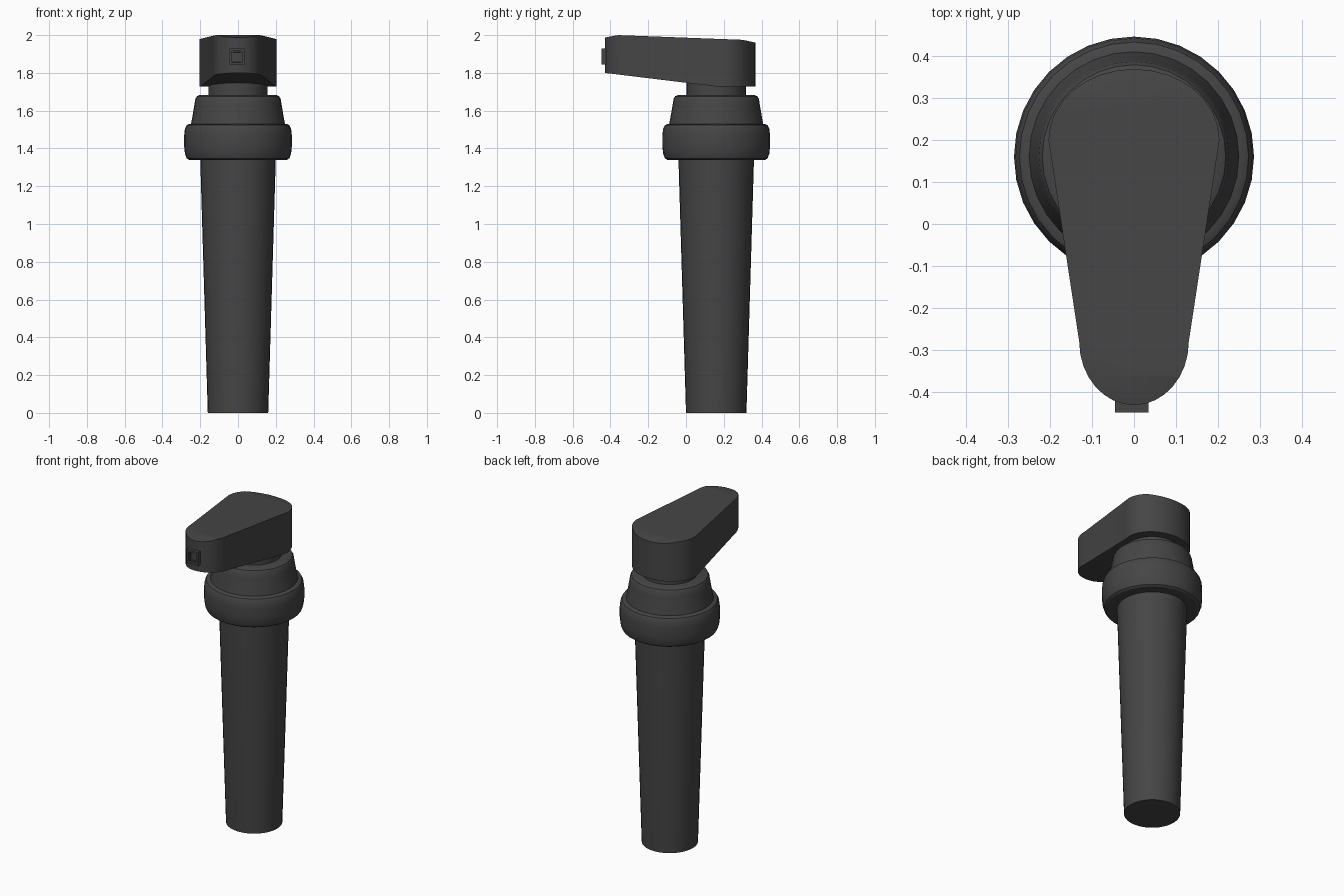
import bpy, bmesh
from math import sin, cos, pi, radians

if "Cube" in bpy.data.objects:
    bpy.data.objects.remove(bpy.data.objects["Cube"])

AXIS_Y = 0.16

mat = bpy.data.materials.new("dark_plastic")
mat.diffuse_color = (0.06, 0.06, 0.06, 1)
mat.use_nodes = True
mat.node_tree.nodes["Principled BSDF"].inputs["Base Color"].default_value = mat.diffuse_color


def finish(bm, name, angle=30):
    bmesh.ops.recalc_face_normals(bm, faces=bm.faces)
    me = bpy.data.meshes.new(name)
    bm.to_mesh(me)
    bm.free()
    ob = bpy.data.objects.new(name, me)
    bpy.context.collection.objects.link(ob)
    me.materials.append(mat)
    bpy.ops.object.select_all(action='DESELECT')
    ob.select_set(True)
    bpy.context.view_layer.objects.active = ob
    bpy.ops.object.shade_smooth_by_angle(angle=radians(angle))
    return ob


def lathe(name, profile, n=32):
    """Revolve (radius, z) points about the pump axis and cap both ends."""
    bm = bmesh.new()
    rings = [[bm.verts.new((r * cos(2 * pi * i / n), AXIS_Y + r * sin(2 * pi * i / n), z))
              for i in range(n)] for r, z in profile]
    for a, b in zip(rings, rings[1:]):
        for i in range(n):
            j = (i + 1) % n
            bm.faces.new((a[i], a[j], b[j], b[i]))
    bm.faces.new(rings[0][::-1])
    bm.faces.new(rings[-1])
    return finish(bm, name)


# tapered tube, screw collar, dome and neck
lathe("tube", [(0.16, 0), (0.2, 1.345)])
lathe("collar", [(0.19, 1.34), (0.26, 1.34), (0.272, 1.348), (0.281, 1.372), (0.285, 1.41),
                 (0.285, 1.47), (0.281, 1.505), (0.272, 1.523), (0.258, 1.53), (0.19, 1.53)])
lathe("dome", [(0.25, 1.525), (0.243, 1.56), (0.231, 1.63), (0.226, 1.662),
               (0.218, 1.676), (0.205, 1.682), (0.1, 1.682)])
lathe("neck", [(0.157, 1.67), (0.157, 1.76)])

# head: teardrop outline with a sloped underside and a gently falling top
N = 16
outline = [(0.203 * cos(pi * i / N), 0.2 + 0.168 * sin(pi * i / N)) for i in range(N + 1)]
outline += [(-0.13 * cos(pi * i / N), -0.28 - 0.15 * sin(pi * i / N)) for i in range(N + 1)]


def top_z(y):
    if y < -0.36:
        return 2.0 - 0.013 * (-0.36 - y) / 0.07
    if y < 0.3:
        return 2.0 - 0.025 * (y + 0.36) / 0.66
    return 1.975 - 0.015 * (y - 0.3) / 0.068


def bottom_z(y):
    return 1.727 + max(0, 0.17 - y) * 0.073 / 0.6


bm = bmesh.new()
base = bm.faces.new([bm.verts.new((x, y, 0)) for x, y in outline])
ext = bmesh.ops.extrude_face_region(bm, geom=[base])
for v in ext["geom"]:
    if isinstance(v, bmesh.types.BMVert):
        v.co.z = 1
for y in (-0.36, 0.17, 0.3):
    bmesh.ops.bisect_plane(bm, geom=bm.verts[:] + bm.edges[:] + bm.faces[:],
                           plane_co=(0, y, 0), plane_no=(0, 1, 0))
for v in bm.verts:
    v.co.z = top_z(v.co.y) if v.co.z > 0.5 else bottom_z(v.co.y)
finish(bm, "pump_head")

# square spout with a stepped recess
bm = bmesh.new()
bmesh.ops.create_cube(bm, size=1)
for v in bm.verts:
    v.co = (v.co.x * 0.08 - 0.005, v.co.y * 0.07 - 0.412, v.co.z * 0.085 + 1.886)
bm.normal_update()
front = min(bm.faces, key=lambda f: f.calc_center_median().y)
bmesh.ops.inset_individual(bm, faces=[front], thickness=0.018)
bmesh.ops.inset_individual(bm, faces=[front], thickness=0.001, depth=-0.012)
bmesh.ops.inset_individual(bm, faces=[front], thickness=0.008)
bmesh.ops.inset_individual(bm, faces=[front], thickness=0.001, depth=-0.02)
finish(bm, "spout")
